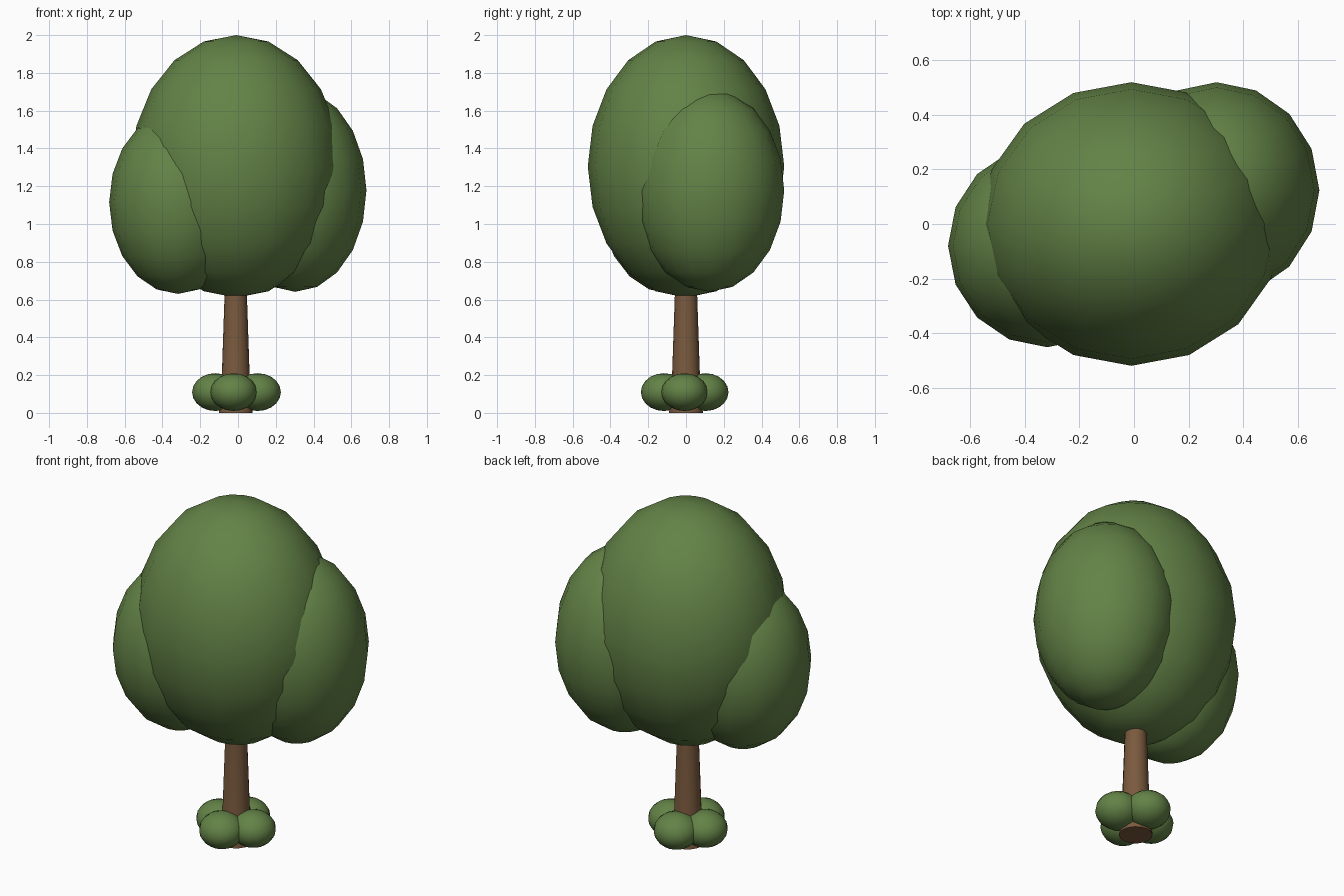
import bpy
import bmesh
from mathutils import Matrix

cube = bpy.data.objects.get("Cube")
if cube:
    bpy.data.objects.remove(cube, do_unlink=True)


def material(name, colour):
    mat = bpy.data.materials.new(name)
    mat.use_nodes = True
    mat.diffuse_color = colour
    mat.node_tree.nodes["Principled BSDF"].inputs["Base Color"].default_value = colour
    return mat


def add_object(name, bm, mat):
    mesh = bpy.data.meshes.new(name)
    bm.normal_update()
    bm.to_mesh(mesh)
    bm.free()
    mesh.materials.append(mat)
    obj = bpy.data.objects.new(name, mesh)
    bpy.context.collection.objects.link(obj)
    return obj


def leaf_ball(name, centre, radii):
    """Smooth ellipsoid of foliage."""
    bm = bmesh.new()
    bmesh.ops.create_uvsphere(
        bm, u_segments=16, v_segments=10, radius=1,
        matrix=Matrix.LocRotScale(centre, None, radii))
    for face in bm.faces:
        face.smooth = True
    return add_object(name, bm, leaf_green)


def lathe(name, centre, profile, sides, mat):
    """Capped, smooth-sided column through (radius, height) rings."""
    bm = bmesh.new()
    rings = []
    for radius, z in profile:
        ring = bmesh.ops.create_circle(
            bm, segments=sides, radius=radius,
            matrix=Matrix.Translation((*centre, z)))
        rings.append(ring["verts"])
    for low, high in zip(rings, rings[1:]):
        for i in range(sides):
            j = (i + 1) % sides
            bm.faces.new((low[i], low[j], high[j], high[i])).smooth = True
    bm.faces.new(rings[0])
    bm.faces.new(rings[-1])
    bmesh.ops.recalc_face_normals(bm, faces=bm.faces)
    return add_object(name, bm, mat)


leaf_green = material("leaf green", (0.125, 0.225, 0.062, 1))
bark_brown = material("bark brown", (0.195, 0.102, 0.048, 1))

# Crown: one large mass with a smaller one on each side
leaf_ball("crown_main", (-0.01, 0, 1.305), (0.555, 0.52, 0.695))
leaf_ball("crown_left", (0.303, 0.124, 1.178), (0.377, 0.396, 0.537))
leaf_ball("crown_right", (-0.318, -0.08, 1.115), (0.364, 0.372, 0.485))

# Trunk: tapers up into the crown, flared at the foot
lathe("trunk", (-0.012, 0), [(0.09, 0), (0.077, 0.1), (0.06, 0.6), (0.05, 0.9)],
      16, bark_brown)

# Four small bushes around the foot
bushes = {
    "bush_front": (-0.023, -0.117),
    "bush_back": (-0.01, 0.103),
    "bush_left": (0.104, -0.008),
    "bush_right": (-0.12, -0.005),
}
for name, (x, y) in bushes.items():
    leaf_ball(name, (x, y, 0.11), (0.123, 0.122, 0.1))
